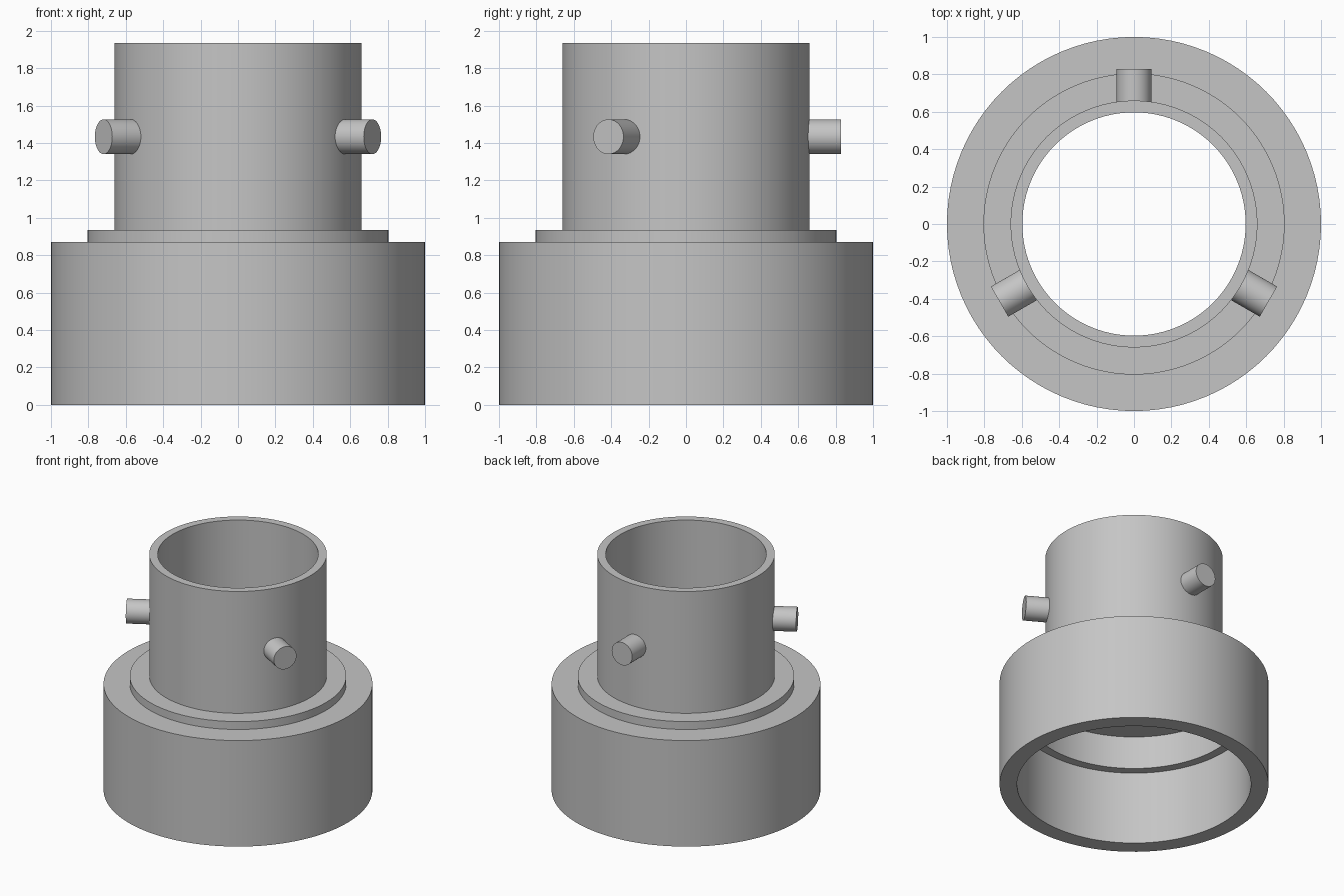
import bpy
import bmesh
from math import radians, cos, sin, tau
from mathutils import Matrix, Vector

cube = bpy.data.objects.get("Cube")
if cube:
    bpy.data.objects.remove(cube, do_unlink=True)

# Single plain grey finish
GREY = (0.56, 0.56, 0.56, 1.0)
grey = bpy.data.materials.new("plain_grey")
grey.use_nodes = True
grey.diffuse_color = GREY
grey.node_tree.nodes["Principled BSDF"].inputs["Base Color"].default_value = GREY

SEGMENTS = 96


def finish(name, bm):
    """Turn a bmesh into a grey object, smooth with sharp rims."""
    bmesh.ops.recalc_face_normals(bm, faces=bm.faces)
    mesh = bpy.data.meshes.new(name)
    bm.to_mesh(mesh)
    bm.free()
    mesh.materials.append(grey)
    obj = bpy.data.objects.new(name, mesh)
    bpy.context.collection.objects.link(obj)
    bpy.ops.object.select_all(action="DESELECT")
    obj.select_set(True)
    bpy.context.view_layer.objects.active = obj
    bpy.ops.object.shade_smooth_by_angle(angle=radians(30))
    return obj


def lathe(name, profile):
    """Revolve a closed (radius, height) outline around z."""
    bm = bmesh.new()
    rings = []
    for i in range(SEGMENTS):
        a = tau * i / SEGMENTS
        rings.append([bm.verts.new((r * cos(a), r * sin(a), z)) for r, z in profile])
    n = len(profile)
    for i, ring in enumerate(rings):
        following = rings[(i + 1) % SEGMENTS]
        for j in range(n):
            k = (j + 1) % n
            bm.faces.new((ring[j], following[j], following[k], ring[k]))
    return finish(name, bm)


def pin(name, angle, inner=0.63, outer=0.83, radius=0.093, height=1.433):
    """Round peg pointing outwards at the given angle."""
    bm = bmesh.new()
    direction = Vector((cos(angle), sin(angle), 0))
    place = Matrix.Translation(direction * (inner + outer) / 2 + Vector((0, 0, height)))
    turn = direction.to_track_quat("Z", "Y").to_matrix().to_4x4()
    bmesh.ops.create_cone(bm, cap_ends=True, segments=48, radius1=radius,
                          radius2=radius, depth=outer - inner, matrix=place @ turn)
    return finish(name, bm)


# Wide socket with a stepped bore
lathe("base_socket", [(1, 0), (1, 0.87), (0.8, 0.87), (0.8, 0.6), (0.87, 0.6), (0.87, 0)])

# Shoulder flange and the narrow tube above it
lathe("flange_and_tube", [(0.597, 0.87), (0.805, 0.87), (0.805, 0.935),
                          (0.66, 0.935), (0.66, 1.935), (0.597, 1.935)])

# Three locking pins spaced evenly round the tube
for label, degrees in (("back", 90), ("front_right", 210), ("front_left", 330)):
    pin(label + "_pin", radians(degrees))
